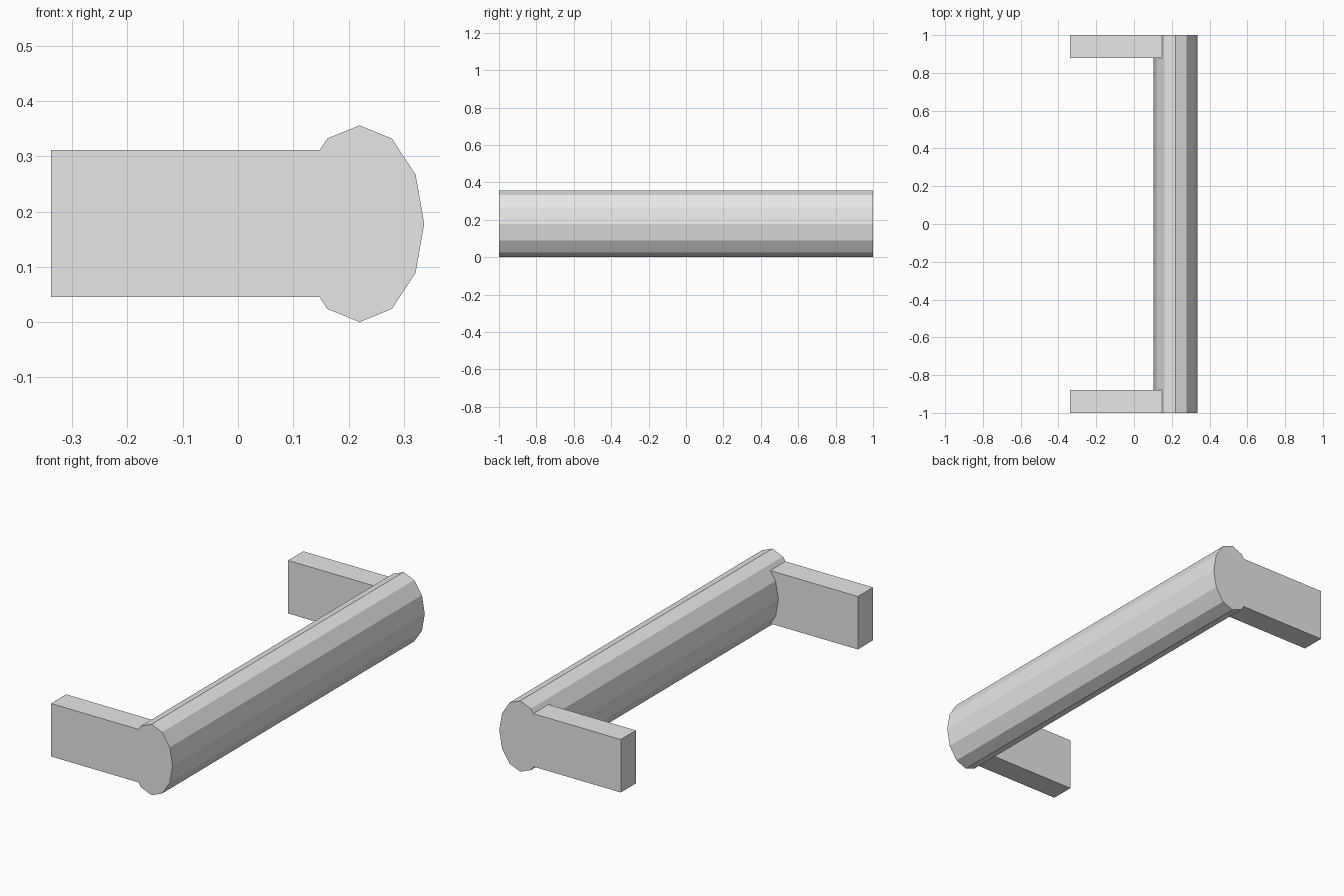
import bpy
import bmesh
from math import cos, sin, pi

cube = bpy.data.objects.get("Cube")
if cube:
    bpy.data.objects.remove(cube, do_unlink=True)

# Plain grey material
GREY = (0.8, 0.8, 0.8, 1.0)
grey = bpy.data.materials.new("plain grey")
grey.use_nodes = True
grey.diffuse_color = GREY
grey.node_tree.nodes["Principled BSDF"].inputs["Base Color"].default_value = GREY

# Main sizes
BAR_X, BAR_Z = 0.22, 0.178
RADIUS_X, RADIUS_Z = 0.117, 0.178
ARM_BACK, ARM_HALF = -0.338, 0.133
ARM_THICK = 0.12


def extrude_profile(name, points, y_start, y_end):
    """Extrude an x-z outline along y into a closed solid."""
    bm = bmesh.new()
    face = bm.faces.new([bm.verts.new((x, y_start, z)) for x, z in points])
    result = bmesh.ops.extrude_face_region(bm, geom=[face])
    moved = [v for v in result["geom"] if isinstance(v, bmesh.types.BMVert)]
    bmesh.ops.translate(bm, verts=moved, vec=(0, y_end - y_start, 0))
    if face.is_valid and len(bm.faces) < len(points) + 2:
        bm.faces.new([v for v in face.verts])
    bmesh.ops.recalc_face_normals(bm, faces=bm.faces)
    mesh = bpy.data.meshes.new(name)
    bm.to_mesh(mesh)
    bm.free()
    mesh.materials.append(grey)
    obj = bpy.data.objects.new(name, mesh)
    bpy.context.collection.objects.link(obj)
    return obj


# Twelve-sided oval grip bar
oval = [(BAR_X + RADIUS_X * cos(i * pi / 6), BAR_Z + RADIUS_Z * sin(i * pi / 6))
        for i in range(12)]
extrude_profile("grip_bar", oval, -1, 1)

# Mounting arms, notched to sit against the bar and flush with its ends
upper, lower = BAR_Z + ARM_HALF, BAR_Z - ARM_HALF
(x4, z4), (x5, z5) = oval[4], oval[5]
joint_x = x5 + (x4 - x5) * (upper - z5) / (z4 - z5)
arm = [(ARM_BACK, lower), (ARM_BACK, upper), (joint_x, upper),
       *oval[5:8], (joint_x, lower)]
extrude_profile("front_arm", arm, -1, -1 + ARM_THICK)
extrude_profile("back_arm", arm, 1 - ARM_THICK, 1)
